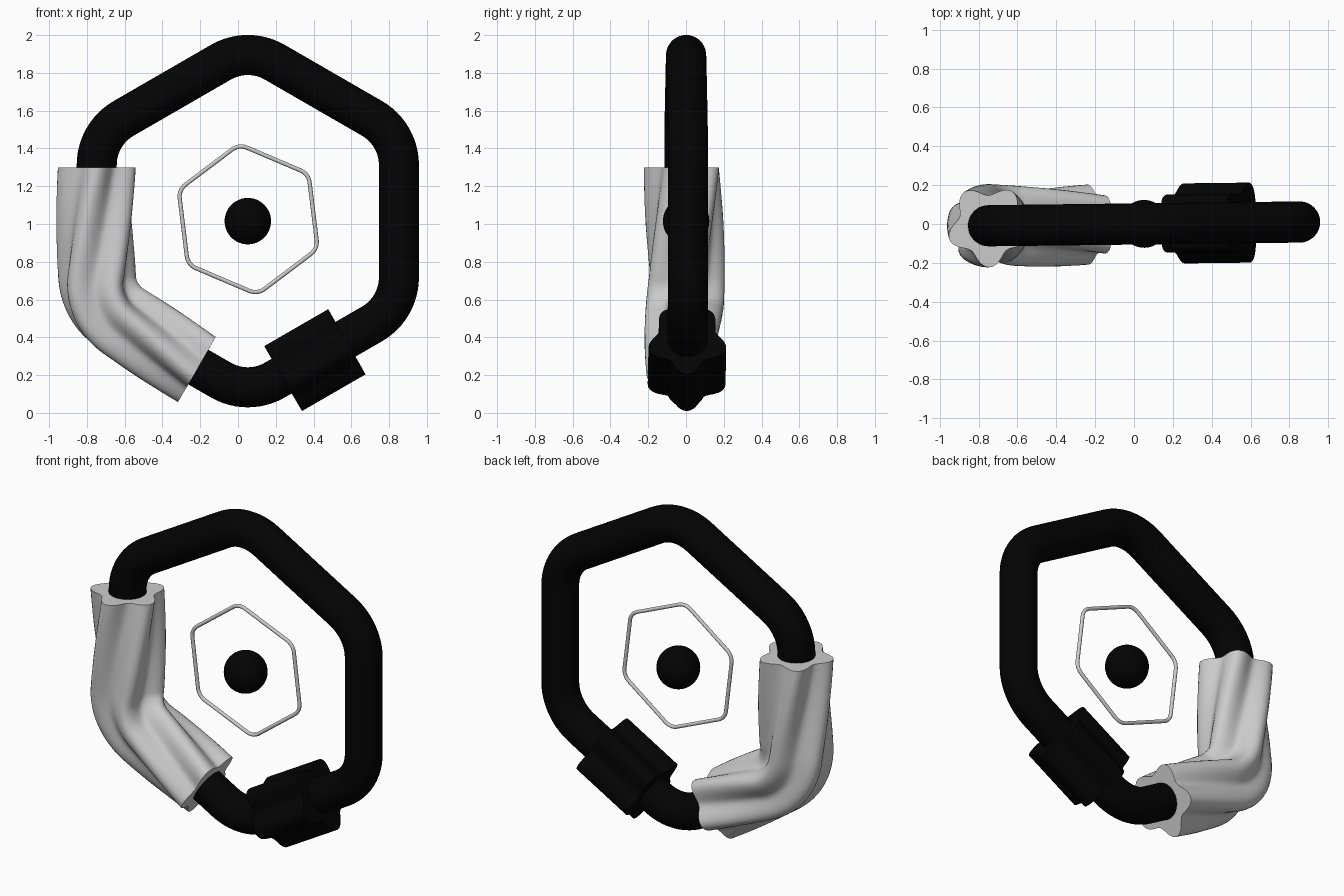
import bpy, bmesh
from math import sin, cos, tan, pi, radians
from mathutils import Vector

if "Cube" in bpy.data.objects:
    bpy.data.objects.remove(bpy.data.objects["Cube"])

CX, CZ = 0.052, 1.015         # centre of the hexagonal loop
YAW = 0.012                   # very slight turn about z

black = bpy.data.materials.new("black_metal")
black.diffuse_color = (0.001, 0.001, 0.001, 1)
black.use_nodes = True
black.node_tree.nodes["Principled BSDF"].inputs["Base Color"].default_value = black.diffuse_color


def hexagon(cx, cz, r, start):
    """Counter-clockwise hexagon corners in the xz plane."""
    return [Vector((cx + r * cos(start + k * pi / 3), cz + r * sin(start + k * pi / 3)))
            for k in range(6)]


def rounded(corners, radius, closed, steps=12, spacing=0.03):
    """Fillet 120 degree corners, then subdivide the straight runs."""
    pts, n = [], len(corners)
    for i, c in enumerate(corners):
        if not closed and i in (0, n - 1):
            pts.append(c.copy())
            continue
        a = (corners[i - 1] - c).normalized()
        b = (corners[(i + 1) % n] - c).normalized()
        mid = c + (a + b).normalized() * radius / cos(pi / 6)
        v = c + a * radius * tan(pi / 6) - mid
        for k in range(steps + 1):
            t = k / steps * pi / 3
            pts.append(mid + Vector((v.x * cos(t) - v.y * sin(t), v.x * sin(t) + v.y * cos(t))))
    out = []
    for i in range(len(pts) if closed else len(pts) - 1):
        p, q = pts[i], pts[(i + 1) % len(pts)]
        m = max(1, int((q - p).length / spacing))
        out += [p.lerp(q, k / m) for k in range(m)]
    return out if closed else out + [pts[-1]]


def finish(bm, name, mat):
    bmesh.ops.recalc_face_normals(bm, faces=bm.faces)
    me = bpy.data.meshes.new(name)
    bm.to_mesh(me)
    bm.free()
    ob = bpy.data.objects.new(name, me)
    bpy.context.collection.objects.link(ob)
    if mat:
        me.materials.append(mat)
    ob.rotation_euler.z = YAW
    bpy.ops.object.select_all(action='DESELECT')
    ob.select_set(True)
    bpy.context.view_layer.objects.active = ob
    bpy.ops.object.shade_smooth_by_angle(angle=radians(40))


def sweep(name, path, section, closed=False, mat=None):
    """Sweep section(t) -> [(outward, y)] along a planar xz path."""
    n = len(path)
    length = [0.0]
    for p, q in zip(path, path[1:]):
        length.append(length[-1] + (q - p).length)
    bm, rings = bmesh.new(), []
    for i, p in enumerate(path):
        prev = path[i - 1] if closed or i else p
        nxt = path[(i + 1) % n] if closed or i < n - 1 else p
        t = (nxt - prev).normalized()
        rings.append([bm.verts.new((p.x + t.y * o, y, p.y - t.x * o))
                      for o, y in section(length[i] / length[-1])])
    for i in range(n if closed else n - 1):
        a, b = rings[i], rings[(i + 1) % n]
        for j in range(len(a)):
            k = (j + 1) % len(a)
            bm.faces.new((a[j], a[k], b[k], b[j]))
    if not closed:
        bm.faces.new(rings[0])
        bm.faces.new(rings[-1])
    finish(bm, name, mat)


def circle(r, n):
    return lambda t: [(r * cos(2 * pi * j / n), r * sin(2 * pi * j / n)) for j in range(n)]


def lobed(twist=0.0, n=80):
    """Five-lobed section, one lobe outward, turned by twist at the start."""
    def section(t):
        phase, out = twist * (1 - t), []
        for j in range(n):
            a = 2 * pi * j / n
            r = 0.185 + 0.029 * cos(5 * a)
            out.append((r * cos(a + phase), r * sin(a + phase)))
        return out
    return section


# main loop tube
R = 0.80 / cos(pi / 6)
corners = hexagon(CX, CZ, R, pi / 2)
sweep("loop_tube", rounded(corners, 0.285, True), circle(0.106, 40), True, black)

# twisted grip sleeve around the lower left corner
low_left, bottom = corners[2], corners[3]
along = (bottom - low_left).normalized()
sleeve = [Vector((low_left.x, 1.30)), low_left, low_left + along * 0.62]
sweep("grip_sleeve", rounded(sleeve, 0.285, False), lobed(radians(-90)))

# lobed locking collar on the lower right side
right = (corners[4] - bottom).normalized()
mid = bottom + right * 0.402
sweep("locking_collar", [mid - right * 0.194, mid + right * 0.194], lobed(), mat=black)

# thin inner ring, turned a few degrees
inner = hexagon(CX + 0.002, CZ + 0.01, 0.4, pi / 2 + radians(7))
sweep("inner_ring", rounded(inner, 0.08, True, 8), circle(0.011, 12), True)

# centre ball
bm = bmesh.new()
bmesh.ops.create_uvsphere(bm, u_segments=48, v_segments=24, radius=0.123)
bmesh.ops.translate(bm, verts=bm.verts, vec=(CX, 0, CZ))
finish(bm, "centre_ball", black)
